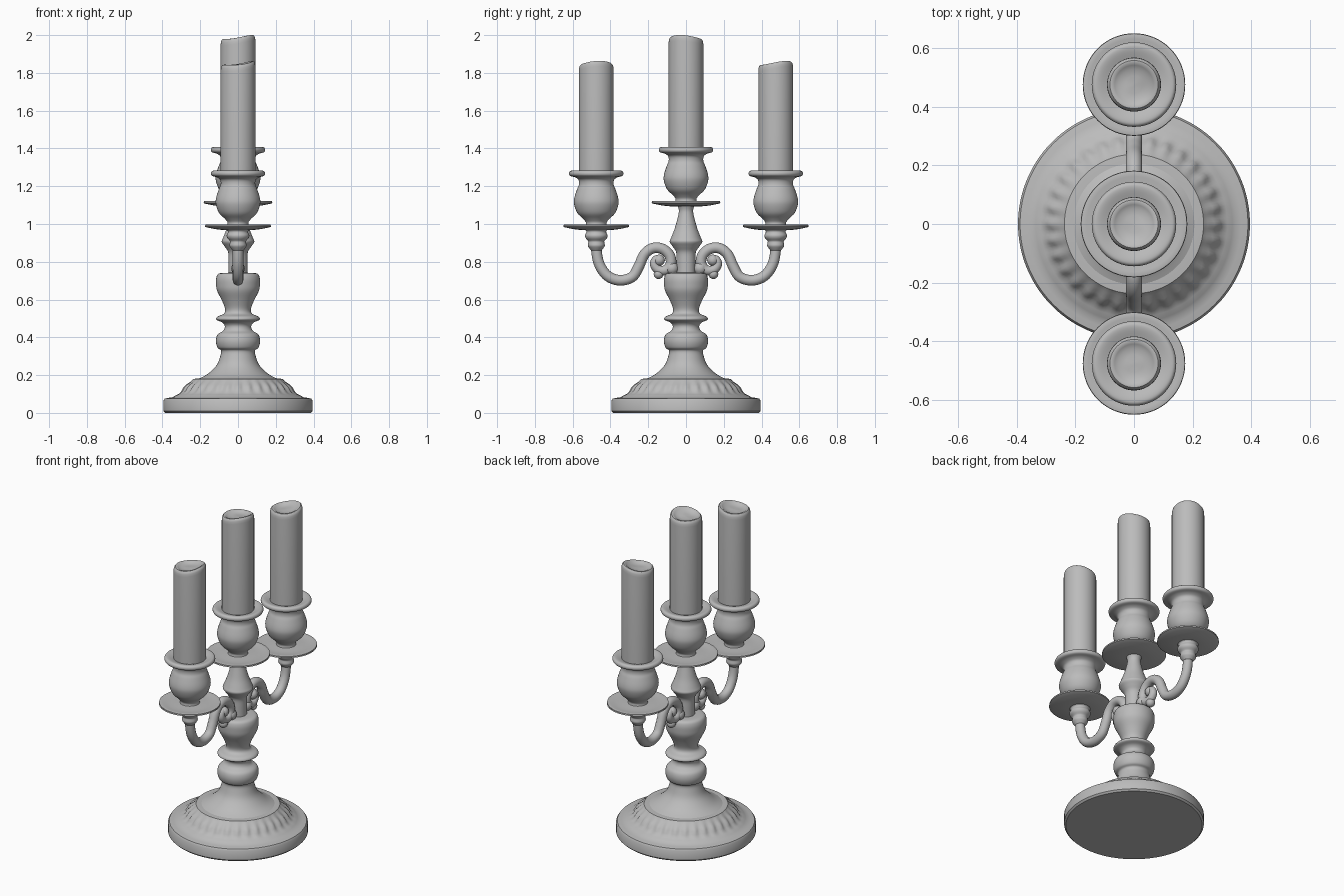
import bpy, bmesh, math
from mathutils import Vector

if "Cube" in bpy.data.objects:
    bpy.data.objects.remove(bpy.data.objects["Cube"])

metal = bpy.data.materials.new("plain grey")
metal.diffuse_color = (0.5, 0.5, 0.5, 1)
metal.use_nodes = True
metal.node_tree.nodes["Principled BSDF"].inputs["Base Color"].default_value = metal.diffuse_color


def finish(ob, angle=40):
    ob.data.materials.append(metal)
    bpy.ops.object.select_all(action='DESELECT')
    ob.select_set(True)
    bpy.context.view_layer.objects.active = ob
    bpy.ops.object.shade_smooth_by_angle(angle=math.radians(angle))
    return ob


def smooth_path(pts, n):
    """Catmull-Rom through 2D points."""
    pts = [Vector(p) for p in pts]
    p = [pts[0]] + pts + [pts[-1]]
    out = []
    for i in range(1, len(p) - 2):
        a, b, c, d = p[i - 1:i + 3]
        for k in range(n):
            t = k / n
            out.append(0.5 * (2 * b + (c - a) * t + (2 * a - 5 * b + 4 * c - d) * t * t
                              + (3 * b - a - 3 * c + d) * t ** 3))
    return out + [pts[-1]]


def lathe(name, profile, y=0, z=0, seg=64, warp=None):
    """Closed turned part from (radius, height) points; warp adjusts each point."""
    bm = bmesh.new()
    rings = []
    for r, h in profile:
        ring = []
        for s in range(seg):
            a = 2 * math.pi * s / seg
            rr, hh = warp(r, h, a) if warp else (r, h)
            ring.append(bm.verts.new((rr * math.cos(a), y + rr * math.sin(a), z + hh)))
        rings.append(ring)
    for lo, hi in zip(rings, rings[1:]):
        for s in range(seg):
            t = (s + 1) % seg
            bm.faces.new((lo[s], lo[t], hi[t], hi[s]))
    bm.faces.new(rings[0][::-1])
    bm.faces.new(rings[-1])
    me = bpy.data.meshes.new(name)
    bm.to_mesh(me)
    bm.free()
    ob = bpy.data.objects.new(name, me)
    bpy.context.collection.objects.link(ob)
    return finish(ob)


# Round foot with a softly fluted shoulder
def flutes(r, h, a):
    w = max(0, 1 - abs(h - 0.135) / 0.04)
    return r + 0.007 * w * math.cos(32 * a), h


foot = [(0.385, 0), (0.395, 0.01), (0.395, 0.065), (0.388, 0.076), (0.365, 0.08), (0.345, 0.083),
        (0.335, 0.09), (0.318, 0.098), (0.305, 0.105), (0.293, 0.12), (0.283, 0.135),
        (0.27, 0.15), (0.25, 0.165), (0.237, 0.18), (0.21, 0.182)]
lathe("foot", foot, seg=192, warp=flutes)

# Turned stem: flare, knop, disc and vase
lower = [(0.215, 0.178), (0.165, 0.203), (0.115, 0.25), (0.094, 0.30), (0.09, 0.33), (0.108, 0.345),
         (0.117, 0.38), (0.108, 0.415), (0.078, 0.435), (0.07, 0.46), (0.085, 0.48),
         (0.115, 0.493), (0.108, 0.51), (0.075, 0.525), (0.068, 0.55), (0.085, 0.595),
         (0.11, 0.645), (0.116, 0.68), (0.115, 0.715), (0.10, 0.738), (0.05, 0.742)]
lathe("lower_stem", smooth_path(lower, 4))
upper = [(0.05, 0.73), (0.05, 0.80), (0.052, 0.85), (0.07, 0.88), (0.086, 0.905), (0.08, 0.925),
         (0.062, 0.97), (0.05, 1.01), (0.04, 1.05), (0.038, 1.075), (0.046, 1.10)]
lathe("upper_stem", smooth_path(upper, 4))

# Cup profiles, relative to the drip plate
plate = [(0.04, -0.015), (0.10, -0.013), (0.168, 0.0), (0.173, 0.007), (0.168, 0.014),
         (0.12, 0.009), (0.055, 0.011)]
cup = [(0.058, 0.005), (0.055, 0.025), (0.07, 0.045), (0.10, 0.075), (0.117, 0.12),
       (0.116, 0.155), (0.102, 0.20), (0.092, 0.225), (0.094, 0.25), (0.112, 0.264),
       (0.138, 0.272), (0.144, 0.286), (0.136, 0.298), (0.118, 0.298), (0.088, 0.288)]


def melted(peak, tilt):
    """Uneven rim near the candle top, highest towards the peak angle."""
    def warp(r, h, a):
        if h < 0.2:
            return r, h
        d = math.cos(a - peak)
        return r, h + (r / 0.092) * tilt * (d + 0.4 * math.cos(2 * (a - peak)) - 0.4)
    return warp


def candle_holder(name, y, z, top, peak, plate_scale=1):
    lathe(name + "_drip_plate", [(r * plate_scale, h) for r, h in smooth_path(plate, 3)], y, z)
    lathe(name + "_cup", smooth_path(cup, 4), y, z)
    base = z + 0.27
    t = top - base
    wax = [(0.092, 0), (0.092, t - 0.035), (0.091, t - 0.02), (0.088, t - 0.01), (0.082, t - 0.004),
           (0.074, t - 0.004), (0.066, t - 0.01), (0.052, t - 0.018), (0.03, t - 0.022),
           (0.008, t - 0.023)]
    lathe(name + "_candle", wax, y, base, warp=melted(peak, 0.012))


candle_holder("centre", 0, 1.108, 1.994, -0.4, 1.04)
candle_holder("front", -0.475, 0.983, 1.857, 0.2)
candle_holder("back", 0.475, 0.983, 1.857, 0.8)

# Scrolled arms, written outward from the curl
arm = [(0.475, 0.95), (0.474, 0.86), (0.458, 0.785), (0.415, 0.725), (0.35, 0.702), (0.285, 0.72),
       (0.25, 0.775), (0.22, 0.84), (0.175, 0.872), (0.125, 0.868), (0.088, 0.835), (0.08, 0.79),
       (0.105, 0.757), (0.145, 0.757), (0.168, 0.785), (0.16, 0.812), (0.14, 0.815)]
collar = [(0.028, 0.86), (0.036, 0.87), (0.045, 0.885), (0.043, 0.90), (0.043, 0.91),
          (0.056, 0.925), (0.06, 0.94), (0.053, 0.955), (0.055, 0.965), (0.07, 0.976)]
for side, label in ((-1, "front"), (1, "back")):
    path = smooth_path(arm, 6)
    bm = bmesh.new()
    rings = []
    for i, p in enumerate(path):
        d = (path[min(i + 1, len(path) - 1)] - path[max(i - 1, 0)]).normalized()
        u = i / (len(path) - 1)
        rad = 0.028 if u < 0.7 else 0.028 - 0.03 * (u - 0.7)
        ring = []
        for s in range(16):
            a = 2 * math.pi * s / 16
            w = rad * math.cos(a)
            ring.append(bm.verts.new((rad * math.sin(a), side * (p.x - d.y * w), p.y + d.x * w)))
        rings.append(ring)
    for lo, hi in zip(rings, rings[1:]):
        for s in range(16):
            t = (s + 1) % 16
            bm.faces.new((lo[s], lo[t], hi[t], hi[s]))
    bm.faces.new(rings[0])
    bm.faces.new(rings[-1])
    bmesh.ops.recalc_face_normals(bm, faces=bm.faces)
    me = bpy.data.meshes.new(label + "_arm")
    bm.to_mesh(me)
    bm.free()
    ob = bpy.data.objects.new(label + "_arm", me)
    bpy.context.collection.objects.link(ob)
    finish(ob)
    lathe(label + "_arm_collar", smooth_path(collar, 3), side * 0.475, 0, 40)

    # Knobs joining the curl to the stem
    for k, (y, z, r) in enumerate(((0.145, 0.735, 0.026), (0.075, 0.765, 0.036), (0.142, 0.808, 0.03))):
        bpy.ops.mesh.primitive_uv_sphere_add(segments=20, ring_count=12, radius=r,
                                             location=(0, side * y, z))
        bpy.context.object.name = f"{label}_scroll_knob_{k + 1}"
        finish(bpy.context.object)
